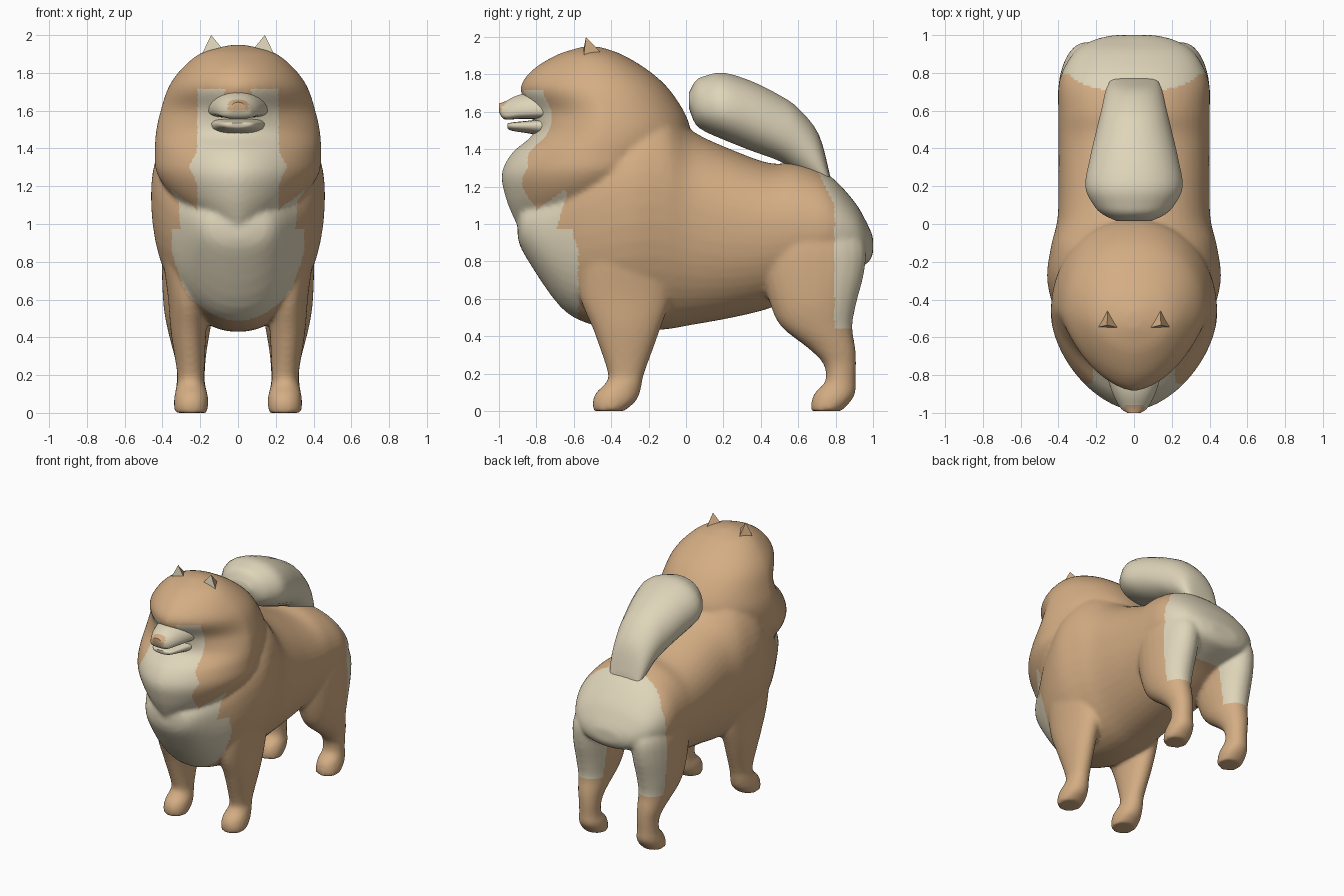
import bpy, bmesh, math


def material(name, rgb):
    m = bpy.data.materials.new(name)
    m.diffuse_color = (*rgb, 1)
    return m


TAN = material("tan fur", (0.66, 0.42, 0.23))
CREAM = material("cream fur", (0.74, 0.665, 0.49))


def paint(me, rule):
    """Fur colours: rule(centre) is True where the fur is cream."""
    me.materials.clear()
    me.materials.append(TAN)
    me.materials.append(CREAM)
    for p in me.polygons:
        p.material_index = 1 if rule(p.center) else 0


def finish(name, bm, rule):
    bmesh.ops.recalc_face_normals(bm, faces=bm.faces)
    me = bpy.data.meshes.new(name)
    bm.to_mesh(me)
    bm.free()
    paint(me, rule)
    ob = bpy.data.objects.new(name, me)
    bpy.context.collection.objects.link(ob)
    return ob


def smooth_rows(rows, steps):
    """Catmull-Rom resampling of the stations."""
    out = []
    for i in range(len(rows) - 1):
        p0, p1 = rows[max(i - 1, 0)], rows[i]
        p2, p3 = rows[i + 1], rows[min(i + 2, len(rows) - 1)]
        for k in range(steps):
            t = k / steps
            out.append([0.5 * (2 * b + (c - a) * t + (2 * a - 5 * b + 4 * c - d) * t * t
                               + (3 * b - a - 3 * c + d) * t ** 3)
                        for a, b, c, d in zip(p0, p1, p2, p3)])
    out.append(list(rows[-1]))
    return out


def loft(name, axis, rows, rule=lambda c: False, sides=32, steps=4,
         low_power=lambda p: 2.1, high_power=2.1, side=0):
    """Rows: position, low, widest, high, half width (, centre x)."""
    bm = bmesh.new()
    rings = []
    for r in smooth_rows(rows, steps):
        pos, lo, mid, hi, hw = r[:5]
        cx = r[5] * side if len(r) > 5 else 0
        ring = []
        for k in range(sides):
            a = 2 * math.pi * (k + 0.5) / sides
            c, s = math.cos(a), math.sin(a)
            p = high_power if s > 0 else low_power(pos)
            u = math.copysign(abs(c) ** (2 / p), c)
            v = math.copysign(abs(s) ** (2 / p), s)
            w = mid + v * ((hi - mid) if v > 0 else (mid - lo))
            x = cx + u * hw
            ring.append(bm.verts.new((x, pos, w) if axis == "y" else (x, w, pos)))
        rings.append(ring)
    for A, B in zip(rings, rings[1:]):
        for k in range(sides):
            j = (k + 1) % sides
            bm.faces.new((A[k], A[j], B[j], B[k]))
    bm.faces.new(rings[0])
    bm.faces.new(rings[-1])
    return finish(name, bm, rule)


# Trunk
parts = [loft("body", "y", [
    (-0.90, 0.93, 0.98, 1.03, 0.06),
    (-0.86, 0.83, 0.98, 1.11, 0.19),
    (-0.67, 0.555, 1.01, 1.26, 0.315),
    (-0.50, 0.46, 1.08, 1.45, 0.405),
    (-0.30, 0.43, 1.15, 1.64, 0.46),
    (-0.12, 0.435, 1.15, 1.65, 0.44),
    (0.03, 0.46, 1.06, 1.50, 0.405),
    (0.25, 0.50, 1.00, 1.395, 0.40),
    (0.45, 0.55, 0.98, 1.325, 0.40),
    (0.60, 0.62, 0.98, 1.325, 0.40),
    (0.76, 0.71, 0.97, 1.265, 0.395),
    (0.90, 0.76, 0.94, 1.12, 0.325),
    (0.97, 0.79, 0.90, 1.00, 0.225),
    (1.00, 0.84, 0.88, 0.93, 0.11)], sides=48, high_power=2.2)]

# Head and mane, pinched beside the muzzle
parts.append(loft("head_and_mane", "z", [
    (0.995, -0.905, -0.82, -0.72, 0.03),
    (1.05, -0.93, -0.70, -0.50, 0.20),
    (1.15, -0.967, -0.57, -0.30, 0.345),
    (1.27, -0.985, -0.50, -0.14, 0.43),
    (1.38, -0.93, -0.47, -0.03, 0.44),
    (1.48, -0.82, -0.45, 0.02, 0.435),
    (1.58, -0.83, -0.45, 0.00, 0.415),
    (1.72, -0.885, -0.46, -0.09, 0.37),
    (1.82, -0.825, -0.48, -0.20, 0.30),
    (1.90, -0.70, -0.51, -0.33, 0.205),
    (1.935, -0.60, -0.52, -0.42, 0.10),
    (1.948, -0.55, -0.51, -0.47, 0.03)], sides=64, steps=6,
    low_power=lambda z: 1.7 - 0.3 * math.exp(-((z - 1.6) / 0.1) ** 2)))

# Legs: height, front, middle, back, half width, centre x
FRONT = [
    (0.00, -0.495, -0.41, -0.33, 0.085, 0.25),
    (0.05, -0.50, -0.39, -0.27, 0.092, 0.248),
    (0.10, -0.48, -0.37, -0.245, 0.087, 0.248),
    (0.15, -0.43, -0.33, -0.235, 0.075, 0.25),
    (0.21, -0.42, -0.32, -0.22, 0.072, 0.25),
    (0.43, -0.495, -0.32, -0.14, 0.094, 0.262),
    (0.62, -0.57, -0.33, -0.08, 0.11, 0.262),
    (0.85, -0.57, -0.33, -0.08, 0.13, 0.272),
    (1.00, -0.52, -0.33, -0.14, 0.12, 0.275)]
HIND = [
    (0.00, 0.67, 0.75, 0.83, 0.085, 0.25),
    (0.05, 0.67, 0.78, 0.88, 0.092, 0.248),
    (0.10, 0.69, 0.80, 0.907, 0.087, 0.248),
    (0.16, 0.745, 0.82, 0.907, 0.075, 0.25),
    (0.25, 0.735, 0.82, 0.91, 0.077, 0.25),
    (0.33, 0.66, 0.79, 0.907, 0.09, 0.255),
    (0.45, 0.51, 0.71, 0.89, 0.115, 0.26),
    (0.57, 0.45, 0.68, 0.91, 0.135, 0.26),
    (0.75, 0.405, 0.67, 0.955, 0.148, 0.255),
    (0.90, 0.40, 0.66, 0.955, 0.15, 0.245),
    (1.05, 0.48, 0.64, 0.84, 0.12, 0.23)]
for s, tag in ((1, "right"), (-1, "left")):
    parts.append(loft("front_leg_" + tag, "z", FRONT, sides=24, side=s))
    parts.append(loft("hind_leg_" + tag, "z", HIND, sides=24, side=s))
    # Pointed ear with a cream front
    bm = bmesh.new()
    pts = [(0.06, -0.555, 1.90), (0.225, -0.555, 1.83), (0.14, -0.42, 1.88),
           (0.142, -0.535, 2.0)]
    inner, outer, back, tip = [bm.verts.new((x * s, y, z)) for x, y, z in pts]
    for f in ((inner, outer, tip), (outer, back, tip), (tip, back, inner),
              (inner, back, outer)):
        bm.faces.new(f)
    finish("ear_" + tag, bm, lambda c: c.y < -0.54)


# Coat colours: face and throat, chest bib, rump
def coat(c):
    if c.y > 0:
        return c.z > 0.44 and c.y > 0.795 - 0.5 * max(0, c.z - 1.1)
    if c.z > 1.72 or c.y > -0.55:
        return False
    if c.z > 1.0 + 0.73 * (c.y + 0.9):
        if c.z > 1.68 and abs(c.x) < 0.07:
            return False
        return c.y < -0.6 and abs(c.x) < 0.215 + 0.04 * math.exp(-((c.z - 1.3) / 0.06) ** 2)
    edge = -0.62 - 0.3 * (1.22 - c.z) if c.z > 0.97 else -0.575
    return c.y < edge and abs(c.x) < 0.35


# Fuse trunk, head and legs into one blended coat
bpy.ops.object.select_all(action="DESELECT")
for ob in parts:
    ob.select_set(True)
coat_ob = parts[0]
bpy.context.view_layer.objects.active = coat_ob
bpy.ops.object.join()
fuse = coat_ob.modifiers.new("fuse", "REMESH")
fuse.mode = "VOXEL"
fuse.voxel_size = 0.014
soft = coat_ob.modifiers.new("soften", "SMOOTH")
soft.factor = 0.5
soft.iterations = 8
for m in ("fuse", "soften"):
    bpy.ops.object.modifier_apply(modifier=m)
paint(coat_ob.data, coat)

# Muzzle with tan nose, and the lower jaw
loft("upper_muzzle", "y", [
    (-1.00, 1.60, 1.62, 1.645, 0.035),
    (-0.97, 1.56, 1.59, 1.655, 0.075),
    (-0.88, 1.562, 1.60, 1.695, 0.12),
    (-0.72, 1.56, 1.61, 1.72, 0.17)],
    lambda c: not (c.y < -0.96 and c.z > 1.603 and abs(c.x) < 0.055),
    sides=24, steps=6, low_power=lambda p: 3)
loft("lower_jaw", "y", [
    (-0.955, 1.512, 1.525, 1.535, 0.045),
    (-0.93, 1.498, 1.525, 1.543, 0.085),
    (-0.82, 1.48, 1.525, 1.555, 0.125),
    (-0.70, 1.45, 1.52, 1.57, 0.16)], lambda c: True, sides=24, high_power=3)

# Tail curled over the back
loft("tail", "y", [
    (0.015, 1.62, 1.66, 1.70, 0.09),
    (0.05, 1.535, 1.63, 1.765, 0.165),
    (0.10, 1.495, 1.62, 1.792, 0.215),
    (0.20, 1.45, 1.61, 1.81, 0.26),
    (0.35, 1.39, 1.57, 1.765, 0.235),
    (0.50, 1.335, 1.50, 1.69, 0.20),
    (0.60, 1.27, 1.45, 1.62, 0.175),
    (0.71, 1.19, 1.32, 1.48, 0.15),
    (0.77, 1.16, 1.21, 1.26, 0.12)], lambda c: True, sides=24)

# Smooth shading
bpy.ops.object.select_all(action="SELECT")
bpy.context.view_layer.objects.active = coat_ob
bpy.ops.object.shade_smooth_by_angle(angle=math.radians(50))
